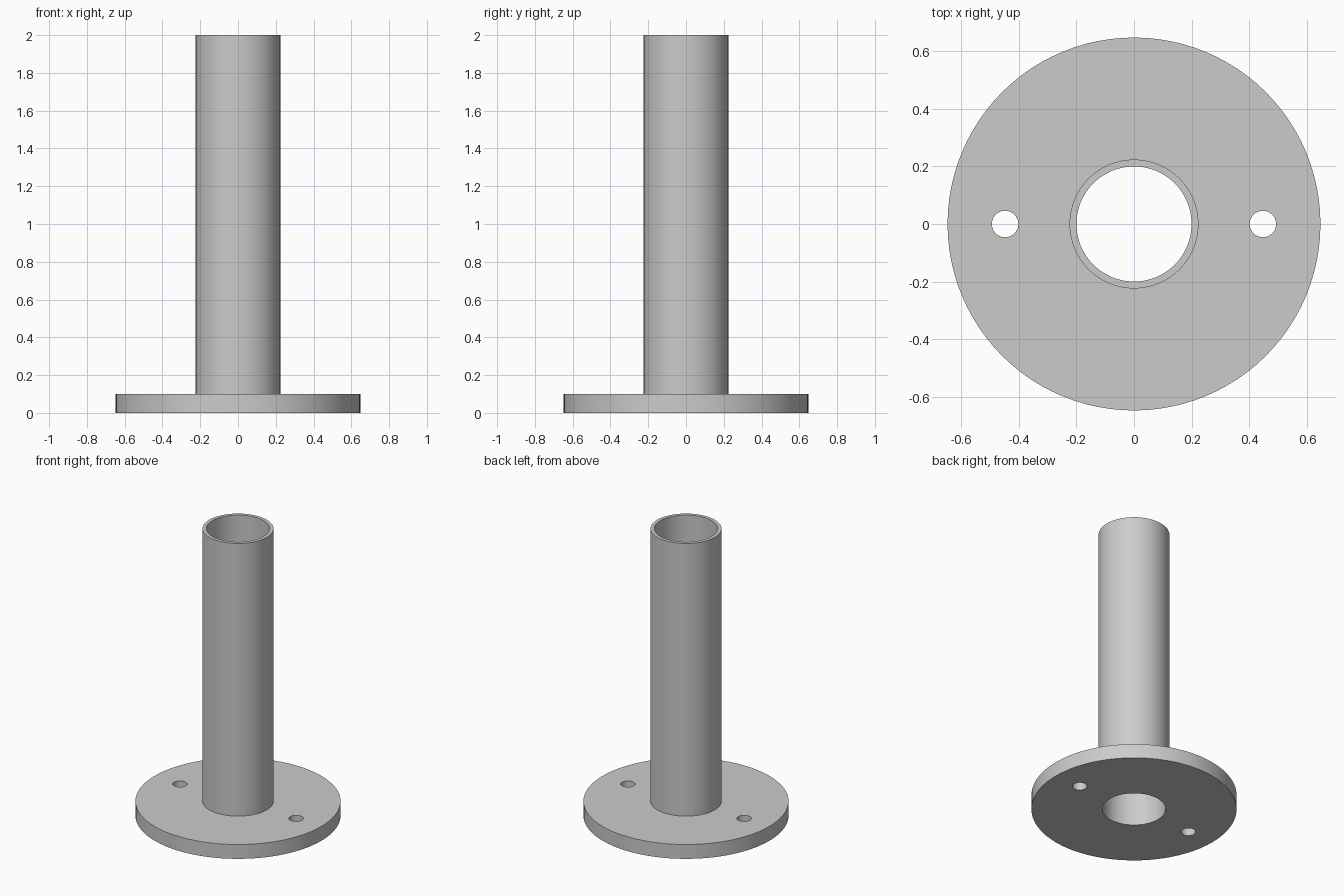
import bpy
import bmesh
import math
from mathutils import Vector

cube = bpy.data.objects.get("Cube")
if cube:
    bpy.data.objects.remove(cube, do_unlink=True)

BORE, TUBE, FLANGE = 0.2, 0.224, 0.648   # radii
FLANGE_TOP, HEIGHT = 0.1, 2.0
HOLE_RADIUS, HOLE_X = 0.046, 0.448
SEGMENTS = 96

# Plain grey metal
metal = bpy.data.materials.new("grey_metal")
metal.use_nodes = True
grey = (0.6, 0.6, 0.6, 1)
metal.diffuse_color = grey
metal.node_tree.nodes["Principled BSDF"].inputs["Base Color"].default_value = grey


def lathe(name, profile):
    """Turn a closed (radius, z) profile around the z axis."""
    bm = bmesh.new()
    verts = [bm.verts.new((r, 0, z)) for r, z in profile]
    edges = [bm.edges.new((v, verts[i - 1])) for i, v in enumerate(verts)]
    bmesh.ops.spin(bm, geom=verts + edges, cent=Vector(), axis=Vector((0, 0, 1)),
                   angle=math.tau, steps=SEGMENTS, use_merge=True)
    bmesh.ops.remove_doubles(bm, verts=bm.verts, dist=1e-5)
    bmesh.ops.recalc_face_normals(bm, faces=bm.faces)
    mesh = bpy.data.meshes.new(name)
    bm.to_mesh(mesh)
    bm.free()
    obj = bpy.data.objects.new(name, mesh)
    bpy.context.collection.objects.link(obj)
    mesh.materials.append(metal)
    return obj


# Hollow tube with its round base flange, as one turned piece
body = lathe("flanged_tube", [
    (BORE, 0), (FLANGE, 0), (FLANGE, FLANGE_TOP),
    (TUBE, FLANGE_TOP), (TUBE, HEIGHT), (BORE, HEIGHT)])

# Bolt holes through the flange on either side
for side in (-1, 1):
    bpy.ops.mesh.primitive_cylinder_add(vertices=48, radius=HOLE_RADIUS, depth=4 * FLANGE_TOP,
                                        location=(side * HOLE_X, 0, FLANGE_TOP / 2))
    cutter = bpy.context.object
    cutter.name = "bolt_hole_cutter"
    cutter.hide_render = True
    cutter.data.materials.append(metal)
    cut = body.modifiers.new("bolt_hole", 'BOOLEAN')
    cut.operation = 'DIFFERENCE'
    cut.solver = 'EXACT'
    cut.object = cutter
    bpy.context.view_layer.objects.active = body
    bpy.ops.object.modifier_apply(modifier=cut.name)
    bpy.data.objects.remove(cutter, do_unlink=True)

# Smooth round walls, crisp rims
bpy.ops.object.select_all(action='DESELECT')
body.select_set(True)
bpy.context.view_layer.objects.active = body
bpy.ops.object.shade_smooth_by_angle(angle=math.radians(30))
